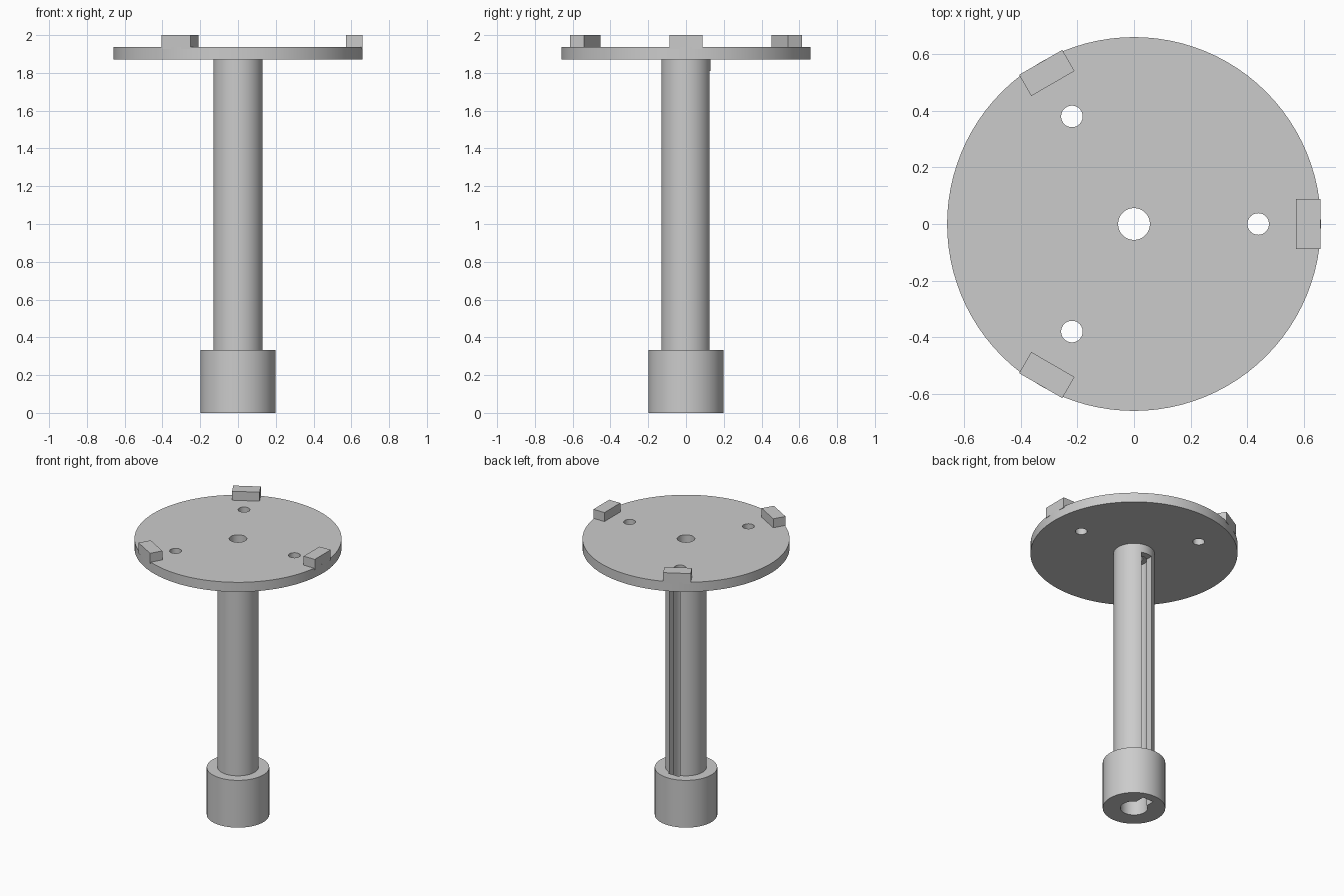
import bpy, bmesh, math
from mathutils import Matrix, Vector

cube = bpy.data.objects.get("Cube")
if cube:
    bpy.data.objects.remove(cube, do_unlink=True)

# Single material
GREY = (0.6, 0.6, 0.6, 1.0)
grey = bpy.data.materials.new("plain grey")
grey.use_nodes = True
grey.diffuse_color = GREY
grey.node_tree.nodes["Principled BSDF"].inputs["Base Color"].default_value = GREY

SEGMENTS = 96
THIRDS = [math.radians(a) for a in (0, 120, 240)]
PLATE_BOTTOM, PLATE_TOP, TOP = 1.87, 1.937, 2.0


def finish(name, bm):
    bmesh.ops.recalc_face_normals(bm, faces=bm.faces)
    mesh = bpy.data.meshes.new(name)
    bm.to_mesh(mesh)
    bm.free()
    mesh.materials.append(grey)
    obj = bpy.data.objects.new(name, mesh)
    bpy.context.collection.objects.link(obj)
    return obj


def lathe(name, profile):
    """Revolve a closed (radius, z) outline about the z axis."""
    bm = bmesh.new()
    verts = [bm.verts.new((r, 0, z)) for r, z in profile]
    edges = [bm.edges.new((v, verts[i - 1])) for i, v in enumerate(verts)]
    bmesh.ops.spin(bm, geom=verts + edges, cent=(0, 0, 0), axis=(0, 0, 1),
                   angle=math.tau, steps=SEGMENTS, use_merge=True)
    bmesh.ops.remove_doubles(bm, verts=bm.verts, dist=1e-5)
    return finish(name, bm)


def box(name, low, high, turn=0.0):
    low, high = Vector(low), Vector(high)
    bm = bmesh.new()
    bmesh.ops.create_cube(bm, size=1, matrix=(
        Matrix.Rotation(turn, 4, 'Z') @ Matrix.Translation((low + high) / 2)
        @ Matrix.Diagonal((*(high - low), 1))))
    return finish(name, bm)


def activate(obj):
    bpy.ops.object.select_all(action='DESELECT')
    obj.select_set(True)
    bpy.context.view_layer.objects.active = obj


def cut(obj, cutter):
    cutter.hide_render = True
    mod = obj.modifiers.new("cut", 'BOOLEAN')
    mod.operation, mod.solver, mod.object = 'DIFFERENCE', 'EXACT', cutter
    activate(obj)
    bpy.ops.object.modifier_apply(modifier=mod.name)
    bpy.data.objects.remove(cutter, do_unlink=True)


def smooth(obj):
    activate(obj)
    bpy.ops.object.shade_smooth_by_angle(angle=math.radians(30))


# Hollow shaft with a wide collar at its foot
shaft = lathe("shaft_and_collar", [
    (0.087, 0), (0.199, 0), (0.199, 0.332), (0.131, 0.332),
    (0.131, PLATE_BOTTOM), (0.056, PLATE_BOTTOM), (0.056, 1.83), (0.087, 1.83)])

# Long slot up the back, opening into the bore
cut(shaft, box("slot_cutter", (-0.042, 0, -0.1), (0.042, 0.14, 1.81)))
smooth(shaft)

# Round plate with a centre hole
plate = lathe("round_plate", [
    (0.056, PLATE_BOTTOM), (0.659, PLATE_BOTTOM),
    (0.659, PLATE_TOP), (0.056, PLATE_TOP)])

# Three small holes through the plate
bm = bmesh.new()
for turn in THIRDS:
    spot = Matrix.Rotation(turn, 4, 'Z') @ Vector((0.438, 0, 1.9))
    bmesh.ops.create_cone(bm, cap_ends=True, segments=48, radius1=0.038,
                          radius2=0.038, depth=0.4,
                          matrix=Matrix.Translation(spot))
cut(plate, finish("hole_cutter", bm))
smooth(plate)

# Three raised blocks at the rim
for label, turn in zip(("left", "back_right", "front_right"), THIRDS):
    box("rim_block_" + label, (0.572, -0.088, PLATE_TOP - 0.01),
        (0.658, 0.088, TOP), turn)
